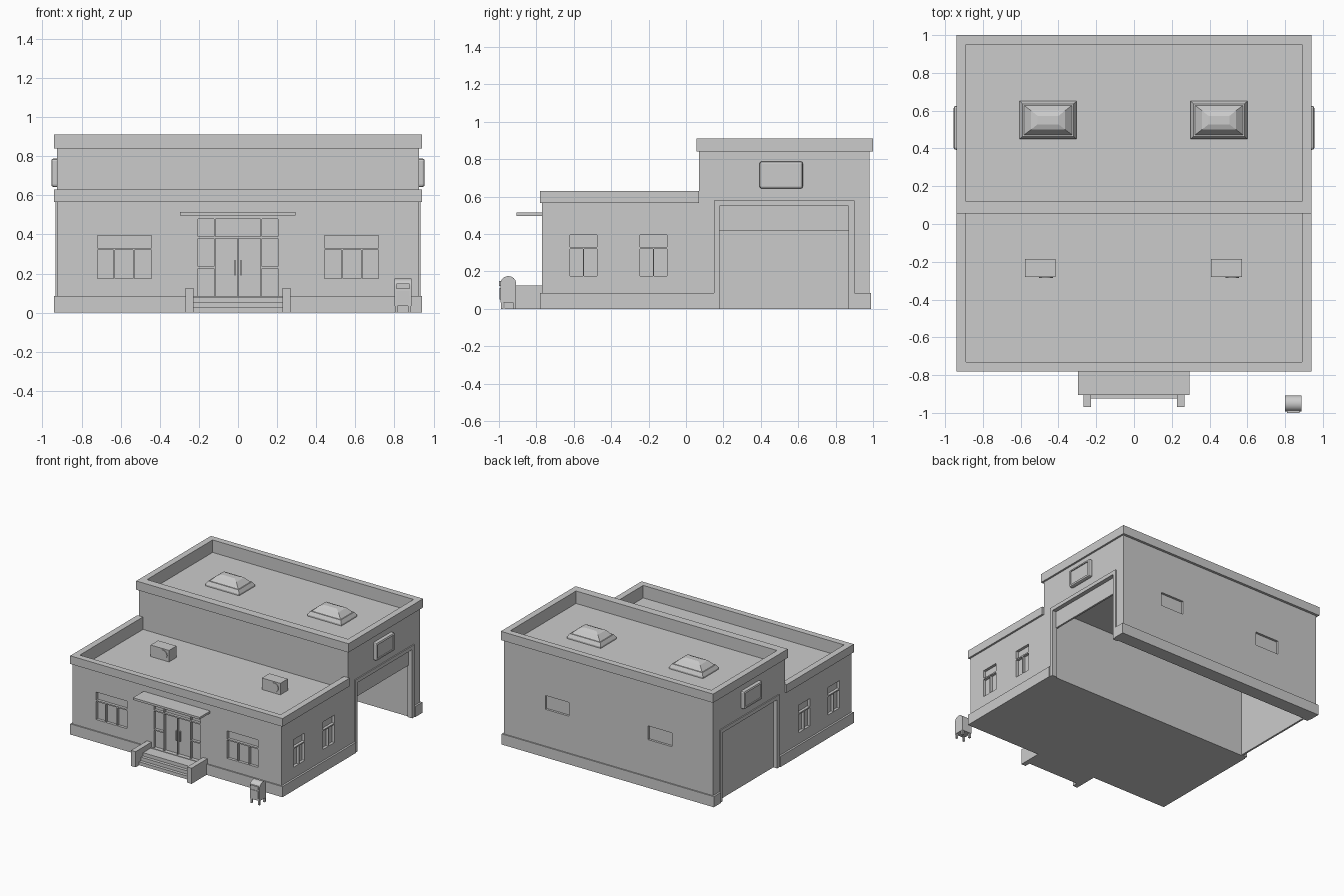
import bpy, bmesh, math
from mathutils import Matrix

if "Cube" in bpy.data.objects:
    bpy.data.objects.remove(bpy.data.objects["Cube"])


def boxes(name, specs):
    """One mesh made of boxes given as (x0, x1, y0, y1, z0, z1)."""
    bm = bmesh.new()
    for x0, x1, y0, y1, z0, z1 in specs:
        m = Matrix.Translation(((x0 + x1) / 2, (y0 + y1) / 2, (z0 + z1) / 2))
        m = m @ Matrix.Diagonal((x1 - x0, y1 - y0, z1 - z0, 1))
        bmesh.ops.create_cube(bm, size=1, matrix=m)
    return finish(name, bm)


def finish(name, bm):
    bmesh.ops.recalc_face_normals(bm, faces=bm.faces)
    me = bpy.data.meshes.new(name)
    bm.to_mesh(me)
    bm.free()
    ob = bpy.data.objects.new(name, me)
    bpy.context.collection.objects.link(ob)
    return ob


def apply(ob, mod):
    bpy.context.view_layer.objects.active = ob
    bpy.ops.object.modifier_apply(modifier=mod.name)


def cut(ob, specs):
    cutter = boxes("cutter", specs)
    cutter.hide_render = True
    mod = ob.modifiers.new("cut", 'BOOLEAN')
    mod.operation = 'DIFFERENCE'
    mod.solver = 'EXACT'
    mod.object = cutter
    apply(ob, mod)
    bpy.data.objects.remove(cutter)


def mirror(specs):
    return specs + [(-b, -a, *r) for a, b, *r in specs]


def smooth(ob):
    bpy.ops.object.select_all(action='DESELECT')
    ob.select_set(True)
    bpy.context.view_layer.objects.active = ob
    bpy.ops.object.shade_smooth_by_angle(angle=math.radians(35))


W = 0.925     # wall half width
T = 0.94      # trim half width

# Front hall with recessed window panes
hall = boxes("front_hall", [(-W, W, -0.77, 0.07, 0, 0.565)])
cut(hall, [(-0.89, 0.89, -0.73, 0.2, 0.53, 0.7)])
y0, y1 = -0.8, -0.748
panes = [(0.443, 0.718, y0, y1, 0.33, 0.395)]
panes += [(a, b, y0, y1, 0.175, 0.32) for a, b in
          ((0.443, 0.53), (0.537, 0.63), (0.637, 0.718))]
for y in (-0.62, -0.245):
    panes += [(0.903, 1, y, y + 0.143, 0.33, 0.395),
              (0.903, 1, y, y + 0.068, 0.175, 0.32),
              (0.903, 1, y + 0.075, y + 0.143, 0.175, 0.32)]
cut(hall, mirror(panes))

# Entrance: door leaves, transoms and sidelights
entry = [(0.003, 0.115, y0, y1, 0.085, 0.38)]
entry += [(0.122, 0.205, y0, y1, a, b) for a, b in
          ((0.085, 0.225), (0.235, 0.38), (0.39, 0.48))]
cut(hall, mirror(entry) + [(-0.115, 0.115, y0, y1, 0.39, 0.48)])
boxes("door_handles", mirror([(0.012, 0.018, -0.762, -0.745, 0.19, 0.27)]))

# Rear garage block: hollow bay open below, doorways both sides
garage = boxes("garage_block", [(-W, W, 0.07, 0.98, 0, 0.84)])
cut(garage, [(-0.89, 0.89, 0.12, 0.95, 0.81, 1)])
bay = (-0.89, 0.89, 0.17, 0.88, -0.1, 0.57)
cut(garage, [bay])
cut(garage, [(-1, 1, 0.18, 0.87, -0.1, 0.55)])
cut(garage, mirror([(0.35, 0.56, 0.962, 1.1, 0.38, 0.49)]))

# Parapet caps
front_cap = boxes("front_parapet", [(-T, T, -0.78, 0.069, 0.565, 0.63)])
cut(front_cap, [(-0.89, 0.89, -0.73, 0.2, 0.5, 0.7)])
rear_cap = boxes("rear_parapet", [(-T, T, 0.055, 1.0, 0.84, 0.91)])
cut(rear_cap, [(-0.89, 0.89, 0.12, 0.95, 0.8, 1)])

# Plinth around the whole building, interrupted at the garage doors
plinth = boxes("plinth", [(-T, T, -0.78, 0.99, 0, 0.085)])
cut(plinth, [(bay[0], bay[1], 0.17, 0.88, -0.1, 0.3)])
cut(plinth, mirror([(0.88, 1.1, 0.15, 0.90, -0.1, 0.3)]))

# Garage door surrounds, one closed door and one raised door
boxes("garage_door_frames", mirror([
    (0.89, 0.934, 0.15, 0.18, 0, 0.58),
    (0.89, 0.934, 0.87, 0.90, 0, 0.58),
    (0.89, 0.934, 0.18, 0.87, 0.55, 0.58)]))
boxes("raised_garage_door", [(0.885, 0.9, 0.178, 0.872, 0.415, 0.555)])
boxes("closed_garage_door", [(-0.9, -0.885, 0.175, 0.875, 0, 0.555)])

# Entrance steps, cheek walls and canopy
boxes("entrance_steps", [(-0.23, 0.23, -0.925 + 0.025 * i, -0.77,
                          0.027 * i, 0.027 * (i + 1)) for i in range(3)])
boxes("step_cheek_walls", mirror([(0.228, 0.268, -0.97, -0.77, 0, 0.125)]))
boxes("entrance_canopy", [(-0.297, 0.293, -0.905, -0.765, 0.497, 0.514)])

# Plain framed panels above the garage doors
for name, s in (("right_side_panel", 1), ("left_side_panel", -1)):
    a, b = sorted((0.915 * s, 0.955 * s))
    panel = boxes(name, [(a, b, 0.393, 0.625, 0.643, 0.788)])
    bev = panel.modifiers.new("bevel", 'BEVEL')
    bev.width, bev.segments = 0.012, 2
    apply(panel, bev)
    a, b = sorted((0.947 * s, 1.1 * s))
    cut(panel, [(a, b, 0.41, 0.608, 0.66, 0.771)])

# Skylights: stacked rectangular rings on the rear roof
tiers = [(0.15, 0.1, 0.805), (0.15, 0.1, 0.822), (0.135, 0.086, 0.848),
         (0.127, 0.078, 0.848), (0.09, 0.05, 0.884), (0.055, 0.022, 0.895)]
for name, cx in (("left_skylight", -0.455), ("right_skylight", 0.45)):
    bm = bmesh.new()
    rings = [[bm.verts.new((cx + sx * hx, 0.55 + sy * hy, z))
              for sx, sy in ((-1, -1), (1, -1), (1, 1), (-1, 1))]
             for hx, hy, z in tiers]
    for lo, hi in zip(rings, rings[1:]):
        for i in range(4):
            j = (i + 1) % 4
            bm.faces.new((lo[i], lo[j], hi[j], hi[i]))
    bm.faces.new(rings[-1])
    bm.faces.new(rings[0][::-1])
    finish(name, bm)

# Air conditioners with a round fan cover
for name, x in (("left", -0.578), ("right", 0.408)):
    boxes(name + "_air_conditioner", [(x, x + 0.163, -0.28, -0.185, 0.525, 0.622)])
    bm = bmesh.new()
    m = Matrix.Translation((x + 0.112, -0.281, 0.577)) @ Matrix.Rotation(math.pi / 2, 4, 'X')
    bmesh.ops.create_cone(bm, cap_ends=True, segments=20, radius1=0.036,
                          radius2=0.036, depth=0.01, matrix=m)
    smooth(finish(name + "_fan_cover", bm))

# Street mailbox: rounded-top body, hatch and four legs
N = 12
profile = [(-0.908, 0.035), (-0.992, 0.035)]
profile += [(-0.95 - 0.042 * math.cos(math.pi * i / N),
             0.135 + 0.04 * math.sin(math.pi * i / N)) for i in range(N + 1)]
bm = bmesh.new()
face = bm.faces.new([bm.verts.new((0.8, y, z)) for y, z in profile])
ext = bmesh.ops.extrude_face_region(bm, geom=[face], use_keep_orig=True)
bmesh.ops.translate(bm, vec=(0.086, 0, 0),
                    verts=[v for v in ext["geom"] if isinstance(v, bmesh.types.BMVert)])
smooth(finish("mailbox_body", bm))
boxes("mailbox_hatch", [(0.81, 0.876, -1.0, -0.98, 0.122, 0.15),
                        (0.81, 0.876, -0.996, -0.98, 0.05, 0.112)])
boxes("mailbox_legs", [(x, x + 0.014, y, y + 0.014, 0, 0.04)
                       for x in (0.802, 0.87) for y in (-0.99, -0.924)])
